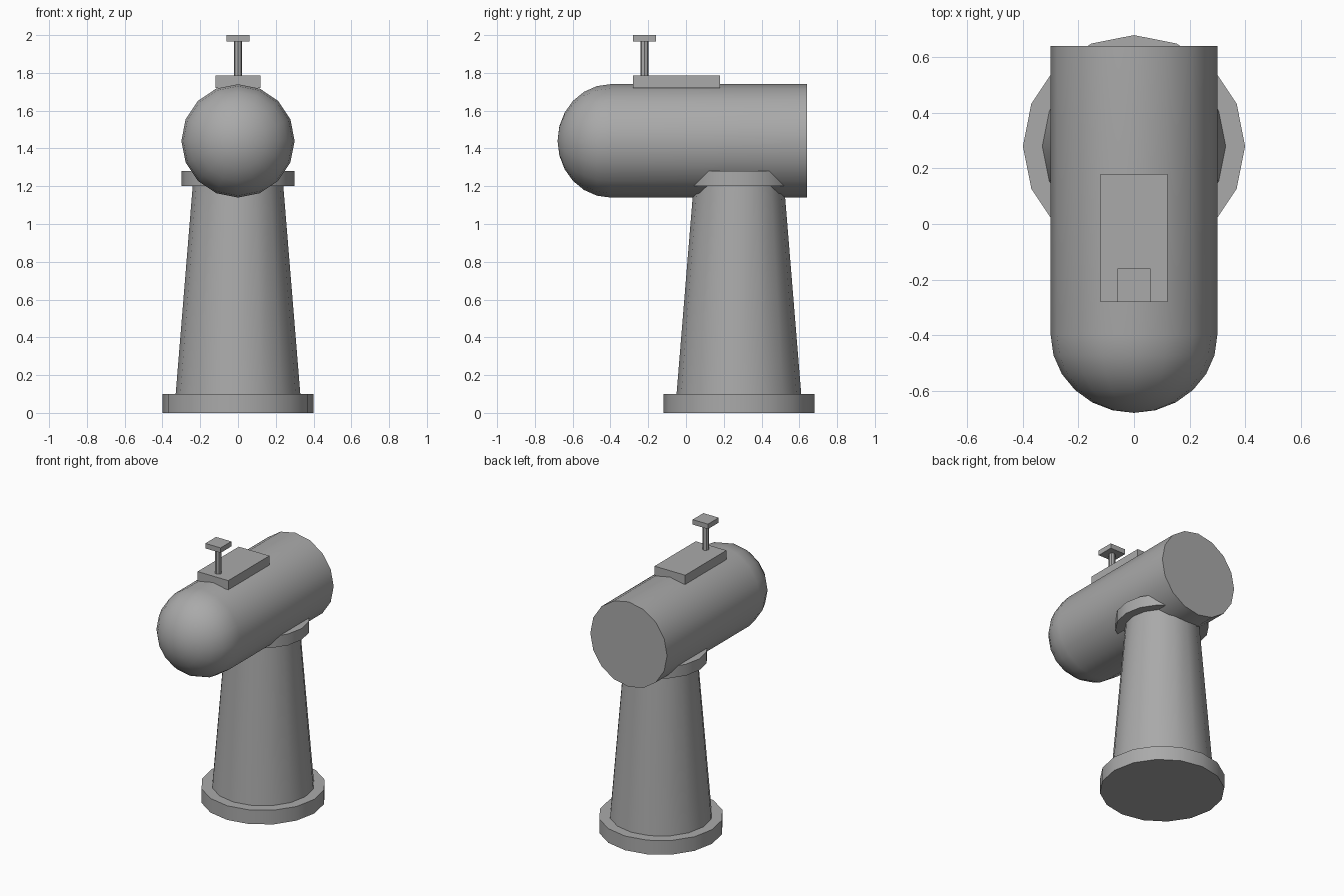
import bpy
import bmesh
from math import cos, sin, pi, radians
from mathutils import Matrix

if "Cube" in bpy.data.objects:
    bpy.data.objects.remove(bpy.data.objects["Cube"], do_unlink=True)

GREY = (0.4, 0.4, 0.4, 1.0)
grey = bpy.data.materials.new("plain grey")
grey.use_nodes = True
grey.diffuse_color = GREY
grey.node_tree.nodes["Principled BSDF"].inputs["Base Color"].default_value = GREY


def add_object(name, bm, smooth=False):
    bmesh.ops.recalc_face_normals(bm, faces=bm.faces)
    mesh = bpy.data.meshes.new(name)
    bm.to_mesh(mesh)
    bm.free()
    mesh.materials.append(grey)
    obj = bpy.data.objects.new(name, mesh)
    bpy.context.collection.objects.link(obj)
    if smooth:
        bpy.ops.object.select_all(action="DESELECT")
        obj.select_set(True)
        bpy.context.view_layer.objects.active = obj
        bpy.ops.object.shade_smooth_by_angle(angle=radians(35))
    return obj


def lathe(name, profile, matrix, sides=16):
    """Turn (radius, height) points around z, then place the result."""
    bm = bmesh.new()
    rings = []
    for r, h in profile:
        if r == 0:
            rings.append([bm.verts.new((0, 0, h))] * sides)
        else:
            rings.append([bm.verts.new((r * cos(2 * pi * i / sides),
                                        r * sin(2 * pi * i / sides), h))
                          for i in range(sides)])
    for a, b in zip(rings, rings[1:]):
        for i in range(sides):
            j = (i + 1) % sides
            bm.faces.new(list(dict.fromkeys((a[i], a[j], b[j], b[i]))))
    for ring, (r, h) in ((rings[0], profile[0]), (rings[-1], profile[-1])):
        if r:
            bm.faces.new(ring)
    bm.transform(matrix)
    return add_object(name, bm, smooth=True)


def box(name, lo, hi):
    bm = bmesh.new()
    bmesh.ops.create_cube(bm, size=1)
    for v in bm.verts:
        v.co = [a if c < 0 else b for c, a, b in zip(v.co, lo, hi)]
    return add_object(name, bm)


# Pedestal: foot disc, tapered column, collar
stand = Matrix.Translation((0, 0.28, 0))
lathe("foot_disc", [(0.4, 0), (0.4, 0.1)], stand)
lathe("column", [(0.33, 0.1), (0.24, 1.2)], stand)
lathe("collar", [(0.3, 1.2), (0.3, 1.28)], stand)

# Horizontal body with a domed front and flat back
dome = [(0.3 * cos(radians(t)), 0.4 + 0.28 * sin(radians(t)))
        for t in range(0, 90, 15)]
lay_down = Matrix.Translation((0, 0, 1.44)) @ Matrix.Rotation(pi / 2, 4, "X")
lathe("body", [(0.3, -0.64)] + dome + [(0, 0.68)], lay_down)

# Top plate with a post and square cap
box("top_plate", (-0.12, -0.28, 1.72), (0.12, 0.18, 1.785))
lathe("post", [(0.022, 1.78), (0.022, 1.97)],
      Matrix.Translation((0, -0.22, 0)), sides=8)
box("post_cap", (-0.06, -0.28, 1.965), (0.06, -0.16, 2.0))
